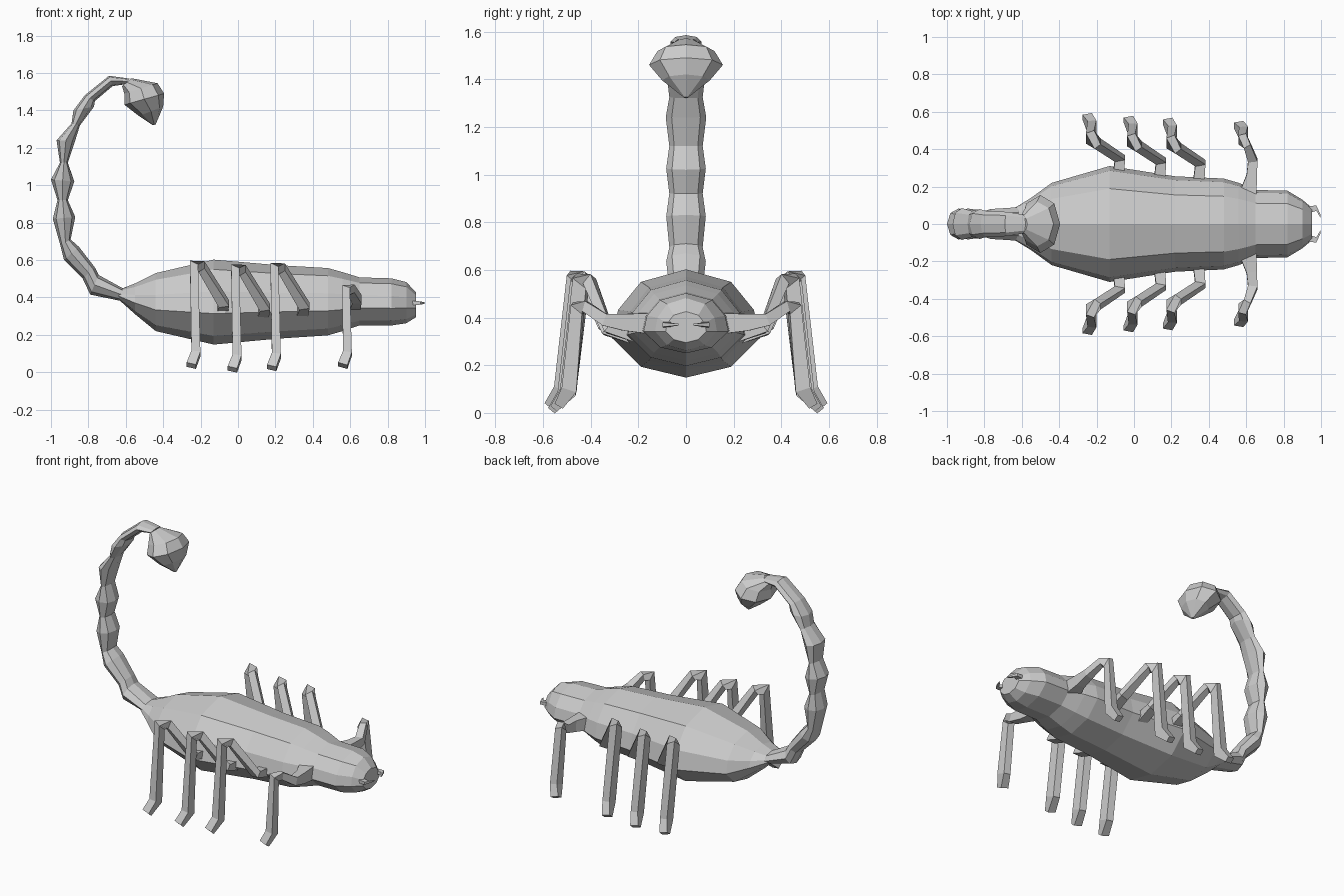
import bpy, bmesh, math
from mathutils import Vector

if "Cube" in bpy.data.objects:
    bpy.data.objects.remove(bpy.data.objects["Cube"])


def loft(name, parts):
    """Skin each list of rings in parts, cap the ends, make one flat-shaded object."""
    bm = bmesh.new()
    for rings in parts:
        vr = [[bm.verts.new(p) for p in r] for r in rings]
        n = len(vr[0])
        for a, b in zip(vr, vr[1:]):
            for i in range(n):
                j = (i + 1) % n
                bm.faces.new((a[i], a[j], b[j], b[i]))
        bm.faces.new(vr[0])
        bm.faces.new(vr[-1])
    bmesh.ops.recalc_face_normals(bm, faces=bm.faces)
    me = bpy.data.meshes.new(name)
    bm.to_mesh(me)
    bm.free()
    ob = bpy.data.objects.new(name, me)
    bpy.context.collection.objects.link(ob)
    return ob


def sweep(path):
    """Square-section limb along (x, y, z, half width, half depth) points."""
    pts = [Vector(p[:3]) for p in path]
    rings = []
    for i, p in enumerate(pts):
        t = Vector()
        if i > 0:
            t += (p - pts[i - 1]).normalized()
        if i < len(pts) - 1:
            t += (pts[i + 1] - p).normalized()
        t.normalize()
        ref = Vector((1, 0, 0))
        u = (ref - t * ref.dot(t)).normalized()
        v = t.cross(u)
        a, b = path[i][3:]
        rings.append([p + u * a * s + v * b * q
                      for s, q in ((1, 1), (-1, 1), (-1, -1), (1, -1))])
    return rings


def mirrored(rings):
    return [[Vector((p.x, -p.y, p.z)) for p in r] for r in rings]


# Body and head: x, half width, bottom, top
half = [(0, 1), (.61, .77), (.92, .25), (1, -.27), (.61, -.8), (0, -1)]
profile = half + [(-y, z) for y, z in half[-2:0:-1]]
sections = [(-.64, .085, .39, .44), (-.55, .14, .31, .475), (-.44, .22, .22, .53),
            (-.13, .31, .148, .602), (.22, .255, .18, .572), (.48, .243, .197, .557),
            (.56, .22, .22, .535), (.65, .182, .25, .507), (.82, .178, .25, .502),
            (.90, .13, .262, .482), (.953, .085, .295, .425)]
loft("body", [[[Vector((x, w * y, (b + t) / 2 + (t - b) / 2 * z)) for y, z in profile]
               for x, w, b, t in sections]])


def oval(ax, az, bx, bz, w, n=8):
    """Ring spanning outer edge a to inner edge b in the xz plane, half width w."""
    r = []
    for i in range(n):
        c, s = math.cos(math.tau * i / n), math.sin(math.tau * i / n)
        r.append(Vector(((ax + bx) / 2 + (ax - bx) / 2 * c, w * s,
                         (az + bz) / 2 + (az - bz) / 2 * c)))
    return r


# Segmented tail: outer edge, inner edge, half width
tail = [(-.62, .38, -.60, .44, .09), (-.79, .415, -.745, .52, .08),
        (-.83, .50, -.765, .56, .07), (-.93, .60, -.85, .67, .083),
        (-.95, .68, -.895, .71, .07), (-.99, .82, -.87, .83, .083),
        (-.965, .92, -.91, .92, .07), (-1.0, 1.03, -.875, 1.02, .083),
        (-.952, 1.12, -.91, 1.12, .07), (-.97, 1.24, -.87, 1.24, .085),
        (-.89, 1.33, -.845, 1.32, .07), (-.88, 1.40, -.77, 1.42, .08),
        (-.82, 1.48, -.765, 1.45, .07), (-.69, 1.585, -.67, 1.53, .065),
        (-.58, 1.57, -.60, 1.54, .05)]
loft("tail", [[oval(*r) for r in tail]])

# Stinger bulb with pointed tip
bulb = [(-.57, 1.572, -.62, 1.53, .04), (-.43, 1.545, -.608, 1.49, .12),
        (-.395, 1.49, -.607, 1.43, .155), (-.40, 1.42, -.53, 1.37, .10),
        (-.44, 1.325, -.455, 1.32, .008)]
loft("stinger", [[oval(*r) for r in bulb]])

# Three matching pairs of walking legs
leg = [(-.085, -.24, .34, .03, .03), (-.075, -.35, .365, .028, .02),
       (-.195, -.43, .565, .022, .025), (-.235, -.465, .565, .025, .035),
       (-.225, -.52, .10, .024, .035), (-.25, -.575, .035, .026, .018)]
for name, dx, dy, dz in (("rear_legs", 0, 0, 0), ("middle_legs", .22, .015, -.02),
                         ("third_legs", .43, .025, -.012)):
    r = sweep([(x + dx, y + dy, z + dz, a, b) for x, y, z, a, b in leg])
    loft(name, [r, mirrored(r)])

# Shorter front legs on broad hips
front = [(.605, -.14, .375, .05, .045), (.63, -.26, .38, .028, .035),
         (.635, -.34, .39, .025, .025), (.605, -.42, .445, .02, .022),
         (.578, -.455, .44, .022, .03), (.585, -.49, .10, .024, .032),
         (.56, -.53, .035, .026, .02)]
r = sweep(front)
loft("front_legs", [r, mirrored(r)])

# Small curved mouth fangs
fang = [[Vector((x, y - w, .37 - h)), Vector((x, y + w, .37 - h)),
         Vector((x, y + w, .37 + h)), Vector((x, y - w, .37 + h))]
        for x, y, w, h in ((.93, .075, .02, .012), (.975, .085, .014, .009), (.998, .04, .008, .004))]
loft("mouth_fangs", [fang, mirrored(fang)])
